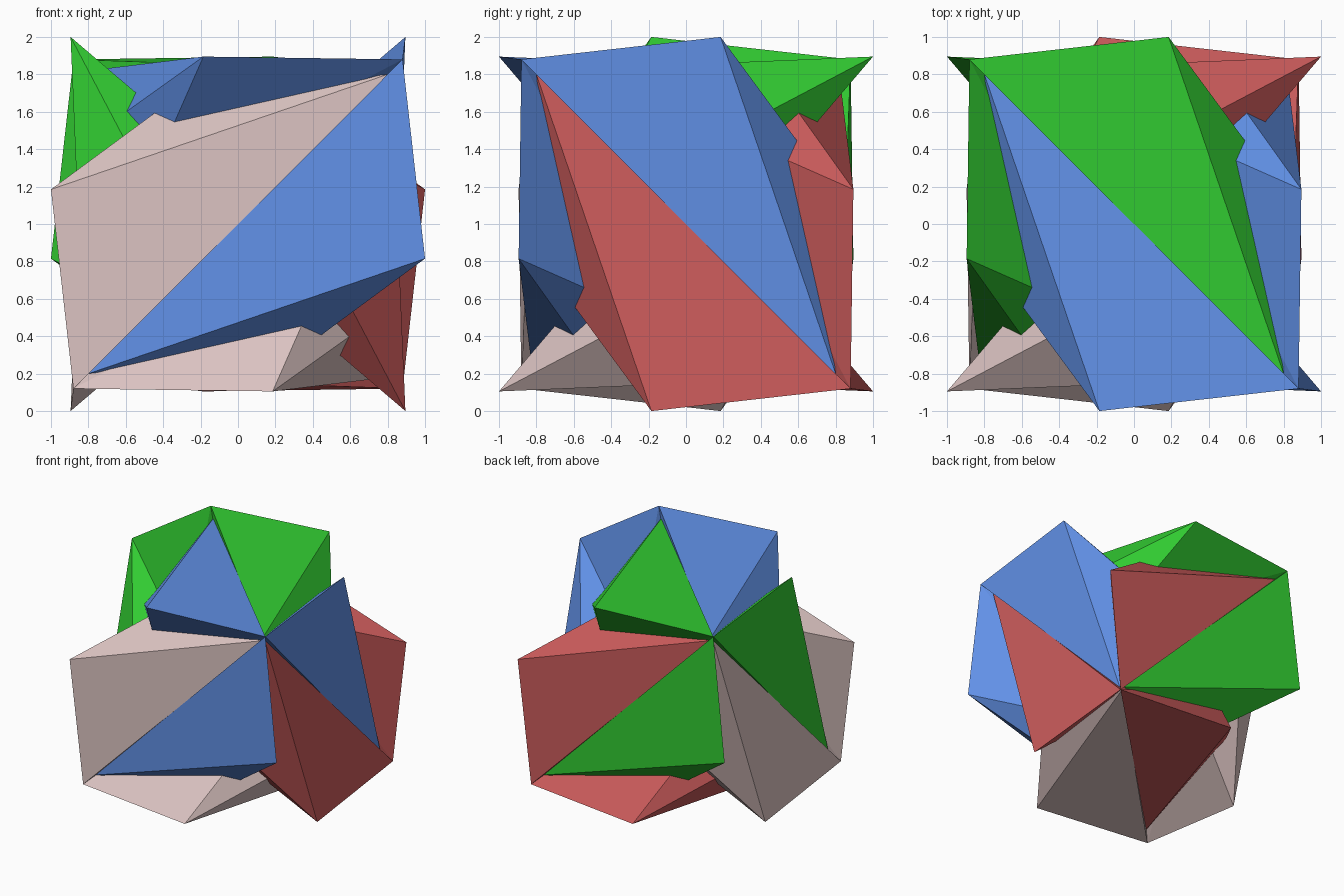
import bpy
import bmesh
from mathutils import Vector

old = bpy.data.objects.get("Cube")
if old:
    bpy.data.objects.remove(old, do_unlink=True)


def linear(c):
    c /= 255
    return c / 12.92 if c <= 0.04045 else ((c + 0.055) / 1.055) ** 2.4


def make_material(name, rgb):
    mat = bpy.data.materials.new(name)
    mat.use_nodes = True
    color = (*[linear(c) for c in rgb], 1.0)
    mat.diffuse_color = color
    mat.node_tree.nodes["Principled BSDF"].inputs["Base Color"].default_value = color
    return mat


# One blade of a star: axis apex, outer tip, far corner, two inner ridge ends, centre
apex = Vector((0.88, 0.88, 0.88))
tip = Vector((-0.185, 1.0, 0.895))
corner = Vector((-0.80, -0.80, 0.82))
upper_ridge = tip + 1.15 * Vector((-0.42, -0.57, -0.30))
lower_ridge = tip + 2.2 * Vector((-0.15, -0.29, -0.34))
centre = Vector((0, 0, 0))
BLADE = [apex, tip, corner, upper_ridge, lower_ridge, centre]
FACES = [(0, 1, 2), (2, 1, 3), (3, 1, 4), (4, 1, 0),
         (0, 2, 5), (2, 3, 5), (3, 4, 5), (4, 0, 5)]


def make_star(name, mat, signs):
    """Three blades turned about one body diagonal, mirrored by the signs."""
    bm = bmesh.new()
    for turn in range(3):
        verts = []
        for p in BLADE:
            q = [p[(i + turn) % 3] * signs[i] for i in range(3)]
            verts.append(bm.verts.new((q[0], q[1], q[2] + 1.0)))
        for f in FACES:
            bm.faces.new([verts[i] for i in f])
    bmesh.ops.recalc_face_normals(bm, faces=bm.faces[:])
    mesh = bpy.data.meshes.new(name)
    bm.to_mesh(mesh)
    bm.free()
    mesh.materials.append(mat)
    obj = bpy.data.objects.new(name, mesh)
    bpy.context.collection.objects.link(obj)


# Four interlocking stars, one on each body diagonal
STARS = [
    ("blue", (100, 149, 237), (1, -1, 1)),
    ("green", (50, 205, 50), (-1, 1, 1)),
    ("red", (205, 92, 92), (1, 1, -1)),
    ("pale_pink", (222, 198, 196), (-1, -1, -1)),
]
for color_name, rgb, signs in STARS:
    make_star(color_name + "_star", make_material(color_name, rgb), signs)
